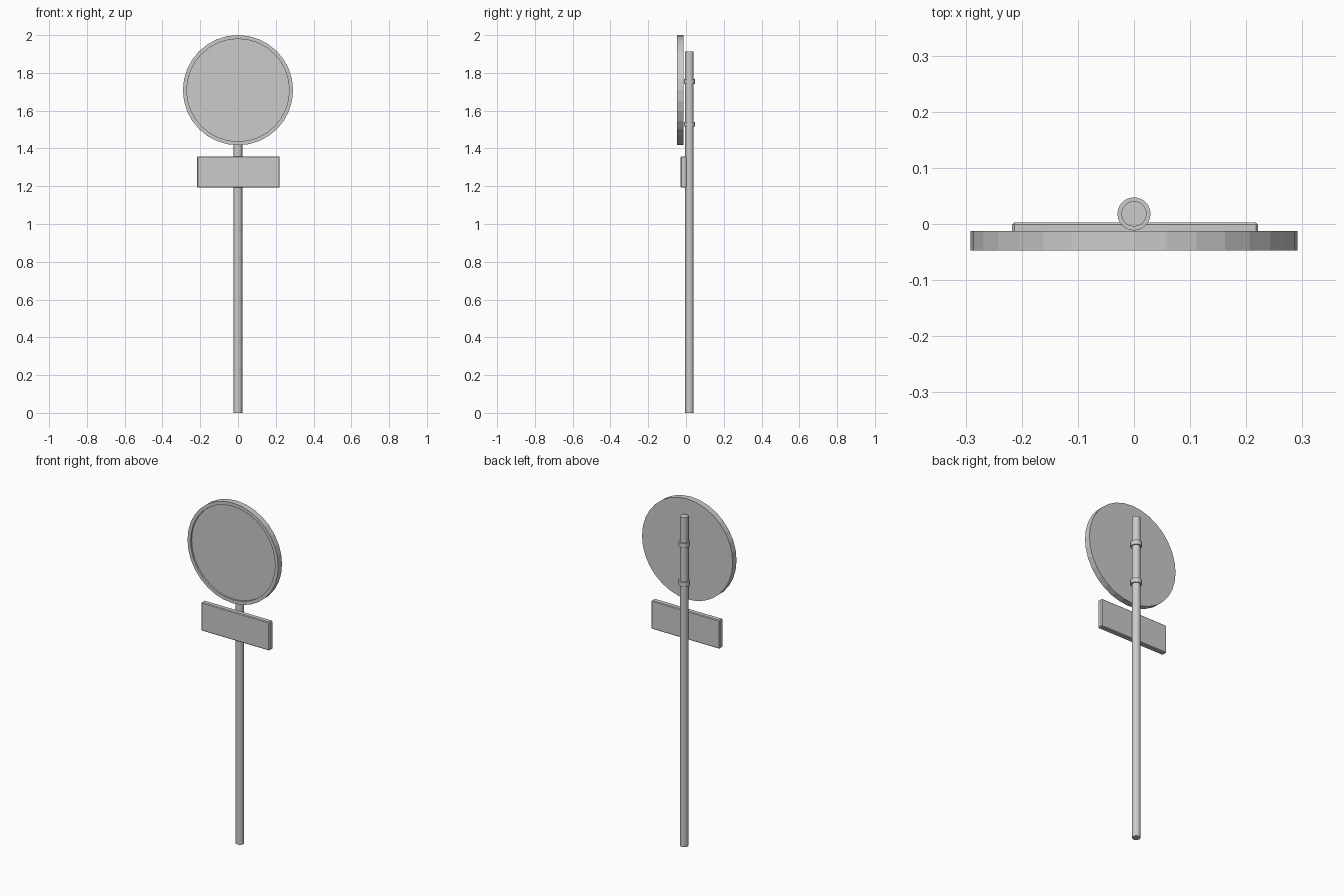
import bpy, bmesh, math
from mathutils import Matrix, Vector

if "Cube" in bpy.data.objects:
    bpy.data.objects.remove(bpy.data.objects["Cube"])

POST_Y = 0.018


def finish(bm, name, smooth=False):
    bmesh.ops.recalc_face_normals(bm, faces=bm.faces)
    mesh = bpy.data.meshes.new(name)
    bm.to_mesh(mesh)
    bm.free()
    obj = bpy.data.objects.new(name, mesh)
    bpy.context.collection.objects.link(obj)
    if smooth:
        bpy.context.view_layer.objects.active = obj
        obj.select_set(True)
        bpy.ops.object.shade_smooth_by_angle(angle=math.radians(35))
        obj.select_set(False)
    return obj


def upright_cylinder(name, radius, z0, z1):
    bm = bmesh.new()
    bmesh.ops.create_cone(bm, cap_ends=True, segments=24, radius1=radius,
                          radius2=radius, depth=z1 - z0,
                          matrix=Matrix.Translation((0, POST_Y, (z0 + z1) / 2)))
    return finish(bm, name, True)


# Post and the two clamps behind the disc
upright_cylinder("post", 0.0225, 0, 1.913)
for name, z in (("lower_clamp", 1.528), ("upper_clamp", 1.754)):
    upright_cylinder(name, 0.0295, z - 0.013, z + 0.013)

# Round sign with a raised rim around a shallow recessed face
radius, front, back = 0.2915, -0.0475, -0.0125
bm = bmesh.new()
bmesh.ops.create_cone(bm, cap_ends=True, segments=32, radius1=radius,
                      radius2=radius, depth=back - front)
bmesh.ops.transform(bm, verts=bm.verts,
                    matrix=Matrix.Translation((0, (front + back) / 2, 2 - radius))
                    @ Matrix.Rotation(math.pi / 2, 4, "X"))
bm.normal_update()
face = [f for f in bm.faces if f.normal.y < -0.9]
bmesh.ops.inset_region(bm, faces=face, thickness=0.02)
ring = bmesh.ops.extrude_face_region(bm, geom=face)["geom"]
bmesh.ops.delete(bm, geom=face, context="FACES_ONLY")
bmesh.ops.translate(bm, vec=Vector((0, 0.01, 0)),
                    verts=[v for v in ring if isinstance(v, bmesh.types.BMVert)])
finish(bm, "sign_disc")

# Rectangular supplementary plate with softened edges
bm = bmesh.new()
bmesh.ops.create_cube(bm, size=1,
                      matrix=Matrix.Translation((0.002, -0.0125, 1.275))
                      @ Matrix.Diagonal((0.438, 0.031, 0.165, 1)))
bmesh.ops.bevel(bm, geom=bm.edges[:], offset=0.004, segments=1,
                affect="EDGES", profile=0.5)
finish(bm, "lower_plate")
